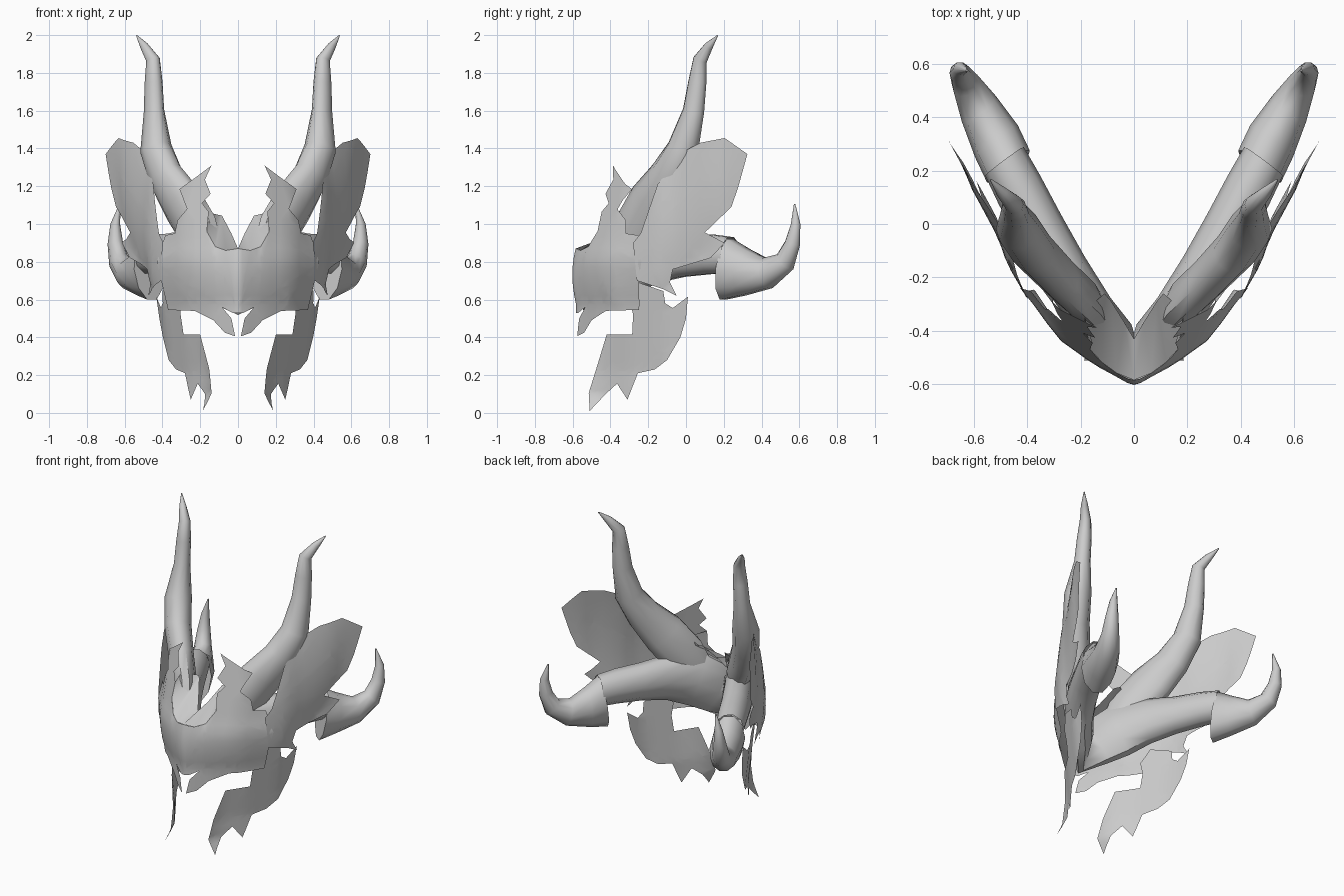
import bpy, bmesh, math
from mathutils import Vector

if "Cube" in bpy.data.objects:
    bpy.data.objects.remove(bpy.data.objects["Cube"])

grey = bpy.data.materials.new("plain_grey")
grey.diffuse_color = (0.6, 0.6, 0.6, 1)
grey.use_nodes = True
grey.node_tree.nodes["Principled BSDF"].inputs["Base Color"].default_value = grey.diffuse_color


def finish(name, bm, angle):
    """Turn a half-model bmesh into a smooth, mirrored object."""
    bmesh.ops.recalc_face_normals(bm, faces=bm.faces)
    for e in bm.edges:
        e.smooth = len(e.link_faces) != 2 or e.calc_face_angle(0) < math.radians(angle)
    for f in bm.faces:
        f.smooth = True
    me = bpy.data.meshes.new(name)
    bm.to_mesh(me)
    bm.free()
    me.materials.append(grey)
    ob = bpy.data.objects.new(name, me)
    bpy.context.collection.objects.link(ob)
    mir = ob.modifiers.new("mirror", 'MIRROR')
    mir.merge_threshold = 0.002
    return ob


def ramp(t, stops):
    """Piecewise linear lookup."""
    if t <= stops[0][0]:
        return stops[0][1]
    for (a, va), (b, vb) in zip(stops, stops[1:]):
        if t <= b:
            return va + (vb - va) * (t - a) / (b - a)
    return stops[-1][1]


def sheet(name, outline, lift, step=0.05):
    """Thin plate: flat outline, sliced into a grid, then bent by lift(a, b)."""
    bm = bmesh.new()
    f = bm.faces.new([bm.verts.new((a, 0, b)) for a, b in outline])
    f.normal_update()
    bmesh.ops.triangulate(bm, faces=[f], ngon_method='EAR_CLIP')
    for axis in (0, 2):
        no = Vector((1, 0, 0)) if axis == 0 else Vector((0, 0, 1))
        for i in range(-15, 35):
            bmesh.ops.bisect_plane(bm, geom=bm.verts[:] + bm.edges[:] + bm.faces[:],
                                   dist=1e-4, plane_co=no * (i * step + 0.023), plane_no=no)
    for v in bm.verts:
        v.co = lift(v.co.x, v.co.z)
    return finish(name, bm, 60)


def tube(name, rings, centre=False, sides=10):
    """Horn: elliptical rings (x, y, z, half width, half height) along a path."""
    bm = bmesh.new()
    pts = [Vector(r[:3]) for r in rings]
    loops = []
    for i, (x, y, z, rh, rv) in enumerate(rings):
        t = (pts[min(i + 1, len(pts) - 1)] - pts[max(i - 1, 0)]).normalized()
        h = Vector((0.8, -0.6, 0))
        if centre and i == 0:
            t, h = Vector((1, 0, 0)), Vector((0, -1, 0))
        v = h.cross(t).normalized()
        loop = []
        for k in range(sides):
            a = 2 * math.pi * k / sides
            loop.append(bm.verts.new(pts[i] + h * rh * math.cos(a) + v * rv * math.sin(a)))
        loops.append(loop)
    for a, b in zip(loops, loops[1:]):
        for k in range(sides):
            n = (k + 1) % sides
            bm.faces.new((a[k], a[n], b[n], b[k]))
    if not centre:
        bm.faces.new(loops[0])
        bm.faces.new(loops[-1])
    return finish(name, bm, 50)


# Forehead plate with crown spikes and pointed brows
def face_lift(x, z):
    y = ramp(x, [(0, -.602), (.025, -.596), (.07, -.572), (.15, -.53), (.285, -.435),
                 (.36, -.33), (.43, -.24)])
    y += .28 * max(0, z - .85) * min(1, x / .12)
    y += .5 * x * max(0, .8 - z)
    y += min(.02, .9 * (z - .73) ** 2)
    return Vector((x, y, z))


crown_edge = [(0, .87), (.065, .86), (.12, .88), (.165, .96), (.155, 1.065)]
sheet("forehead_plate", crown_edge + [
    (.19, 1.11), (.145, 1.16),
    (.175, 1.235), (.14, 1.31), (.22, 1.25), (.31, 1.185), (.27, 1.08),
    (.32, 1.02), (.335, .95), (.385, .94), (.43, .80), (.37, .545), (.23, .54),
    (.13, .49), (.07, .425), (.015, .405), (.035, .50), (.085, .56), (.03, .53),
    (0, .53)], face_lift)

# Bridge closing the gap between the forehead plate and the frame
back_edge = [(0, -.43, .87), (.035, -.37, .95), (.085, -.29, 1.045), (.11, -.26, 1.05),
             (.19, -.33, 1.07)]
bm = bmesh.new()
rows = [(bm.verts.new(face_lift(*a)), bm.verts.new(b)) for a, b in zip(crown_edge, back_edge)]
for (a, b), (c, d) in zip(rows, rows[1:]):
    bm.faces.new((a, c, d, b))
finish("crown_bridge", bm, 60)


# Cheek guard with ragged lower tips
def cheek_lift(y, z):
    x = ramp(y, [(-.515, .14), (-.47, .153), (-.42, .177), (-.31, .25), (-.285, .265),
                 (-.1, .36), (.01, .385)])
    x += .12 * max(0, z - .22)
    if y < -.45:
        x += .5 * max(0, .1 - z)
    return Vector((x, y, z))


sheet("cheek_guard", [
    (-.25, .69), (-.12, .645), (-.11, .58), (-.07, .555), (.01, .615), (0, .50),
    (-.03, .40), (-.10, .28), (-.165, .23), (-.255, .21), (-.31, .07),
    (-.365, .155), (-.425, .10), (-.51, .01), (-.515, .105), (-.47, .25),
    (-.42, .415), (-.285, .415), (-.28, .52), (-.30, .60)], cheek_lift)


# Swept side wing, bulging outward along its middle
def wing_lift(y, z):
    x = ramp(y, [(-.28, .365), (-.15, .44), (-.05, .475), (.1, .555), (.205, .615), (.325, .70)])
    d = (-.73 * y + .68 * z - .74) / .22
    x += .035 * max(0, 1 - d * d) * min(1, max(0, (.33 - y) / .2))
    return Vector((x, y, z))


sheet("side_wing", [
    (-.05, .62), (-.085, .69), (-.07, .76), (.13, .82), (.205, .90), (.10, .955),
    (.24, 1.09), (.275, 1.19), (.325, 1.37), (.205, 1.455), (.075, 1.43),
    (-.02, 1.38), (-.15, 1.21), (-.24, .95), (-.28, .90), (-.26, .70), (-.12, .655)],
    wing_lift)

# Solid frame behind the plates, joined at the nose
tube("frame_body", [
    (0, -.505, .68, .075, .17), (.07, -.42, .72, .075, .165), (.16, -.33, .79, .09, .18),
    (.26, -.18, .83, .095, .15), (.35, -.02, .835, .095, .12), (.43, .13, .84, .095, .11),
    (.485, .235, .835, .09, .10)], centre=True)

# Lower horn, stepped wider than the frame and curling upward
tube("lower_horn", [
    (.47, .215, .76, .10, .17), (.515, .31, .745, .10, .13), (.58, .43, .74, .08, .085),
    (.63, .525, .80, .055, .06), (.65, .565, .90, .04, .043), (.65, .58, 1.0, .025, .027),
    (.625, .575, 1.105, .004, .004)])

# Tall upper horn rising from the frame
tube("upper_horn", [
    (.14, -.35, .82, .06, .10), (.205, -.27, .96, .075, .14), (.295, -.185, 1.11, .078, .14),
    (.382, -.095, 1.25, .083, .11), (.435, -.015, 1.40, .083, .088), (.445, .04, 1.60, .05, .062),
    (.447, .06, 1.75, .045, .052), (.45, .075, 1.87, .035, .04), (.495, .12, 1.94, .022, .025),
    (.537, .167, 1.998, .003, .003)])
